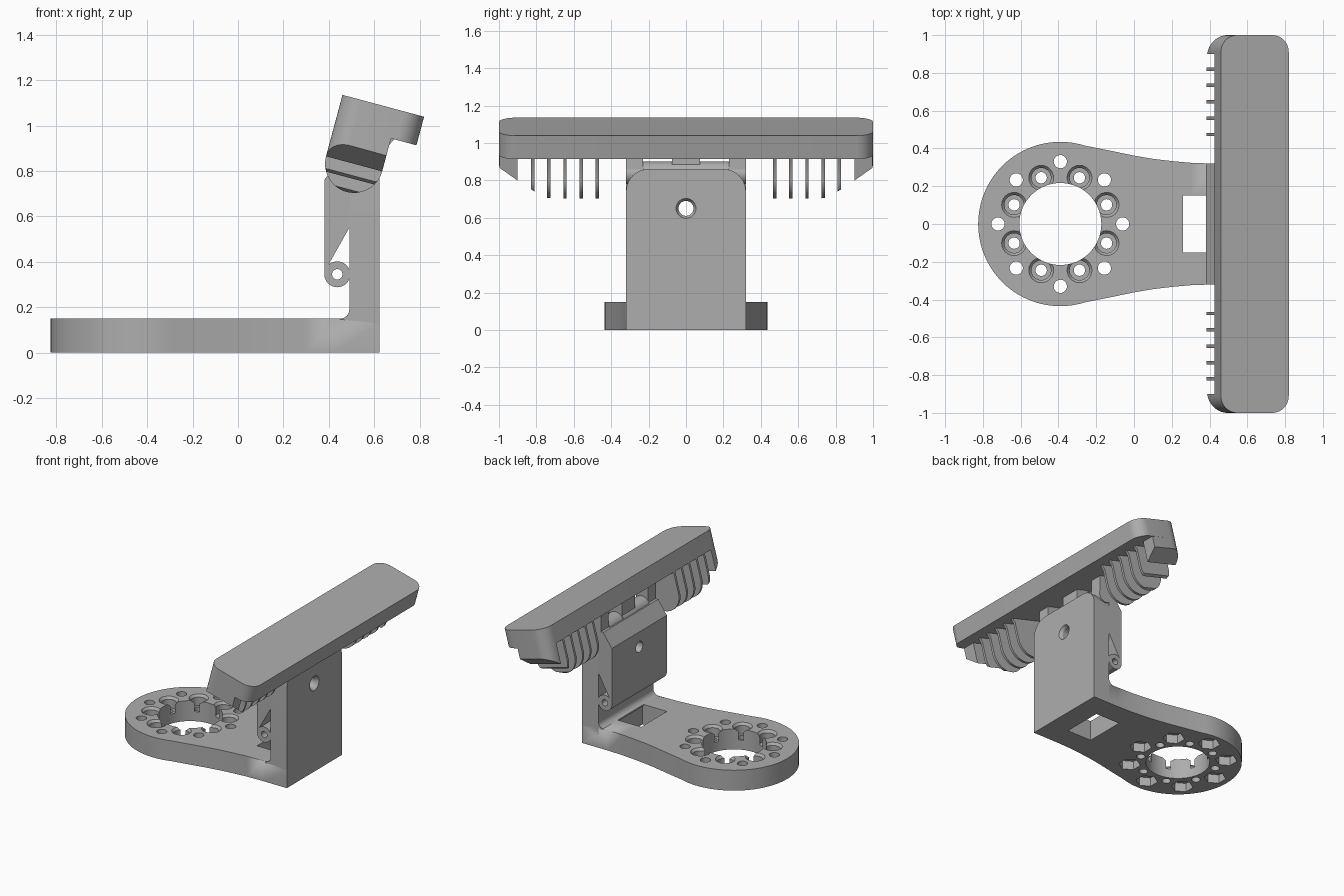
import bpy, bmesh, math
from mathutils import Matrix, Vector

if "Cube" in bpy.data.objects:
    bpy.data.objects.remove(bpy.data.objects["Cube"])

grey = bpy.data.materials.new("grey_plastic")
grey.diffuse_color = (0.42, 0.42, 0.42, 1)
grey.use_nodes = True
grey.node_tree.nodes["Principled BSDF"].inputs["Base Color"].default_value = grey.diffuse_color


def finish(name, bm):
    bmesh.ops.recalc_face_normals(bm, faces=bm.faces)
    me = bpy.data.meshes.new(name)
    bm.to_mesh(me)
    bm.free()
    ob = bpy.data.objects.new(name, me)
    bpy.context.collection.objects.link(ob)
    me.materials.append(grey)
    return ob


def prism_bm(pts, axis, a, b):
    """Extrude a 2D outline from a to b; the outline uses the other two axes in order."""
    def place(p, t):
        c = list(p)
        c.insert("xyz".index(axis), t)
        return c
    bm = bmesh.new()
    lo = [bm.verts.new(place(p, a)) for p in pts]
    hi = [bm.verts.new(place(p, b)) for p in pts]
    n = len(pts)
    bm.faces.new(lo)
    bm.faces.new(hi)
    for i in range(n):
        bm.faces.new((lo[i], lo[(i + 1) % n], hi[(i + 1) % n], hi[i]))
    return bm


def prism(name, pts, axis, a, b):
    return finish(name, prism_bm(pts, axis, a, b))


def arc(cx, cy, r, a0, a1, n=12):
    return [(cx + r * math.cos(math.radians(a0 + (a1 - a0) * i / n)),
             cy + r * math.sin(math.radians(a0 + (a1 - a0) * i / n))) for i in range(n + 1)]


def cylinder(name, p, q, r, r2=None, n=32):
    p, q = Vector(p), Vector(q)
    bm = bmesh.new()
    rot = (q - p).to_track_quat("Z", "Y").to_matrix().to_4x4()
    bmesh.ops.create_cone(bm, cap_ends=True, segments=n, radius1=r, radius2=r if r2 is None else r2,
                          depth=(q - p).length, matrix=Matrix.Translation((p + q) / 2) @ rot)
    return finish(name, bm)


def cut(ob, cutter):
    bpy.context.view_layer.objects.active = ob
    m = ob.modifiers.new("cut", "BOOLEAN")
    m.operation = "DIFFERENCE"
    m.solver = "EXACT"
    m.object = cutter
    bpy.ops.object.modifier_apply(modifier=m.name)
    bpy.data.objects.remove(cutter)


def rect(x0, x1, y0, y1):
    return [(x0, y0), (x1, y0), (x1, y1), (x0, y1)]


# Base plate: round end flaring into a straight neck, softened top rim
CX, W = -0.39, 0.32
side = [(0.62, W), (0.42, W), (0.3, 0.324), (0.2, 0.333), (0.1, 0.345), (0, 0.362), (-0.13, 0.389)]
outline = side + arc(CX, 0, 0.435, 72, 288, 48) + [(x, -y) for x, y in reversed(side)]
bm = prism_bm(outline, "z", 0, 0.15)
rim = [e for e in bm.edges if all(v.co.z > 0.14 for v in e.verts)
       and not all(v.co.x > 0.61 for v in e.verts)]
bmesh.ops.bevel(bm, geom=rim, offset=0.022, segments=4, profile=0.5, affect="EDGES")
base = finish("base_plate", bm)

# Large centre opening and rectangular slot
cut(base, cylinder("bore", (CX, 0, -0.1), (CX, 0, 0.3), 0.217, n=64))
cut(base, prism("slot", rect(0.26, 0.46, -0.15, 0.15), "z", -0.1, 0.3))

# Ring of outer bolt holes with hexagonal nut pockets, inner ring with open recesses
for i in range(8):
    a = math.radians(45 * i)
    x, y = CX + 0.33 * math.cos(a), 0.33 * math.sin(a)
    cut(base, cylinder("bolt", (x, y, -0.1), (x, y, 0.3), 0.035, n=24))
    cut(base, cylinder("nut", (x, y, -0.1), (x, y, 0.065), 0.075, n=6))
    a += math.radians(22.5)
    x, y = CX + 0.265 * math.cos(a), 0.265 * math.sin(a)
    cut(base, cylinder("recess", (x, y, 0.07), (x, y, 0.3), 0.052, n=24))
    cut(base, cylinder("recess_lip", (x, y, 0.13), (x, y, 0.16), 0.05, 0.074, n=24))
    cut(base, cylinder("screw", (x, y, -0.1), (x, y, 0.3), 0.03, n=24))

# Upright with rounded top corners and a countersunk hole
R, TOP, HZ = 0.12, 0.86, 0.65
upright = prism("upright", [(-W, 0), (W, 0)] + arc(W - R, TOP - R, R, 0, 90)
                + arc(R - W, TOP - R, R, 90, 180), "x", 0.49, 0.622)
cut(upright, cylinder("hole", (0.3, 0, HZ), (0.8, 0, HZ), 0.04))
cut(upright, cylinder("sink", (0.60, 0, HZ), (0.63, 0, HZ), 0.04, 0.058))

# Fillet where the upright meets the plate
prism("upright_fillet", [(0.495, 0.14)] + [(0.45, 0.14)] + arc(0.45, 0.19, 0.04, -90, 0, 8)
      + [(0.495, 0.19)], "y", -W, W)

# Clip plate against the upright, tapering down to a barrel
clip = prism("clip_plate", [(0.38, 0.345), (0.435, 0.345), (0.485, 0.395 + 0.045), (0.49, 0.55),
                            (0.49, 0.86), (0.45, 0.86), (0.38, 0.76)][:1]
             + [(0.40, 0.39), (0.49, 0.55), (0.49, 0.86), (0.45, 0.86), (0.38, 0.76)], "y", -W, W)
cut(clip, cylinder("hole", (0.3, 0, HZ), (0.8, 0, HZ), 0.04))
barrel = cylinder("clip_barrel", (0.437, -W, 0.345), (0.437, W, 0.345), 0.057)
cut(barrel, cylinder("pin_hole", (0.437, -1, 0.345), (0.437, 1, 0.345), 0.023))

# Hinge knuckles between the clip and the head
hx, hz = 0.52, 0.835
for i, (y0, y1, r) in enumerate([(-W, -0.23, 0.055), (-0.23, -0.075, 0.065), (-0.075, 0.075, 0.07),
                                 (0.075, 0.23, 0.065), (0.23, W, 0.055)]):
    cylinder(f"hinge_knuckle_{i}", (hx, y0, hz), (hx, y1, hz), r)
    if i % 2 == 0:
        prism(f"knuckle_arm_{i}", rect(hx - 0.05, hx + 0.05, hz, 1.0), "y", y0, y1)

# Tilted head, built flat in its own frame then rotated
tilt = Matrix.Translation((0.46, 0, 1.135)) @ Matrix.Rotation(math.radians(15), 4, "Y")
LEN, RC = 0.372, 0.09
corners = (arc(LEN - RC, 1 - RC, RC, 0, 90, 10) + arc(RC, 1 - RC, RC, 90, 180, 10)
           + arc(RC, RC - 1, RC, 180, 270, 10) + arc(LEN - RC, RC - 1, RC, 270, 360, 10))
prism("head_slab", corners, "z", -0.13, 0).matrix_world = tilt


def trimmed(name, bm):
    """Trim the underside along a slope rising toward both ends of the head."""
    for v in bm.verts:
        v.co.z = max(v.co.z, -(0.207 + 0.73 * (1 - abs(v.co.y))))
    bmesh.ops.remove_doubles(bm, verts=bm.verts, dist=1e-5)
    finish(name, bm).matrix_world = tilt


fin = [(0, -0.12)] + arc(0.128, -0.28, 0.128, 180, 360, 28) + [(0.256, -0.16), (0.275, -0.12)]
for s in (-1, 1):
    tag = "left" if s < 0 else "right"
    # Cooling fins
    for k in range(5):
        y = s * (0.474 + 0.0865 * k)
        trimmed(f"cooling_fin_{tag}_{k}", prism_bm(fin, "y", y - 0.009, y + 0.009))
    # Solid end block
    block = [(0.256, 0.9), (0.256, 0.998)] + arc(RC, 1 - RC, RC, 90, 180, 10) + [(0, 0.9)]
    trimmed(f"end_block_{tag}", prism_bm([(x, s * y) for x, y in block], "z", -0.4, -0.1))

# Smooth curved walls, keep edges sharp
for ob in bpy.data.objects:
    bpy.ops.object.select_all(action="DESELECT")
    ob.select_set(True)
    bpy.context.view_layer.objects.active = ob
    bpy.ops.object.shade_smooth_by_angle(angle=math.radians(30))
